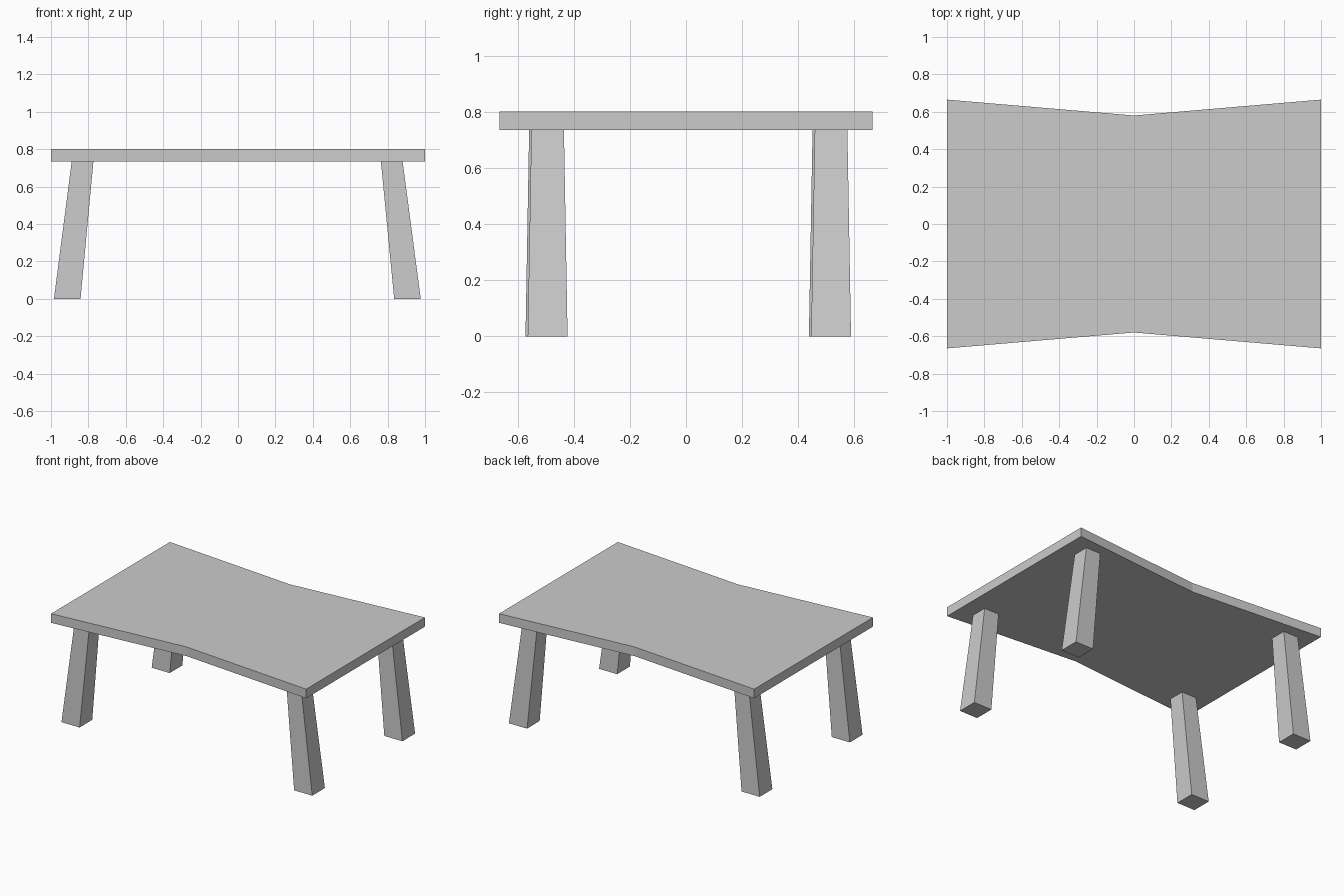
import bpy, bmesh

if "Cube" in bpy.data.objects:
    bpy.data.objects.remove(bpy.data.objects["Cube"])

TOP_Z, UNDER_Z = 0.80, 0.735


def loft(name, lower, upper):
    """Solid joining two matching counter-clockwise outlines."""
    bm = bmesh.new()
    a = [bm.verts.new(p) for p in lower]
    b = [bm.verts.new(p) for p in upper]
    n = len(a)
    bm.faces.new(a[::-1])
    bm.faces.new(b)
    for i in range(n):
        j = (i + 1) % n
        bm.faces.new((a[i], a[j], b[j], b[i]))
    mesh = bpy.data.meshes.new(name)
    bm.to_mesh(mesh)
    bm.free()
    obj = bpy.data.objects.new(name, mesh)
    bpy.context.collection.objects.link(obj)
    return obj


def square(x, y, z, size):
    h = size / 2
    return [(x + sx * h, y + sy * h, z)
            for sx, sy in ((-1, -1), (1, -1), (1, 1), (-1, 1))]


# Tabletop: slab with its long edges pinched in at the middle
outline = [(-1, -0.665), (0, -0.58), (1, -0.665),
           (1, 0.665), (0, 0.58), (-1, 0.665)]
loft("tabletop",
     [(x, y, UNDER_Z) for x, y in outline],
     [(x, y, TOP_Z) for x, y in outline])

# Legs: tapered square posts splayed outwards at the feet
for side, foot_x, head_x, shift in (("left", -0.913, -0.831, -0.004),
                                    ("right", 0.906, 0.822, 0.004)):
    for end, y in (("front", -0.497), ("back", 0.513)):
        loft(f"{end}_{side}_leg",
             square(foot_x, y + shift, 0, 0.142),
             square(head_x, y + shift, UNDER_Z, 0.116))
